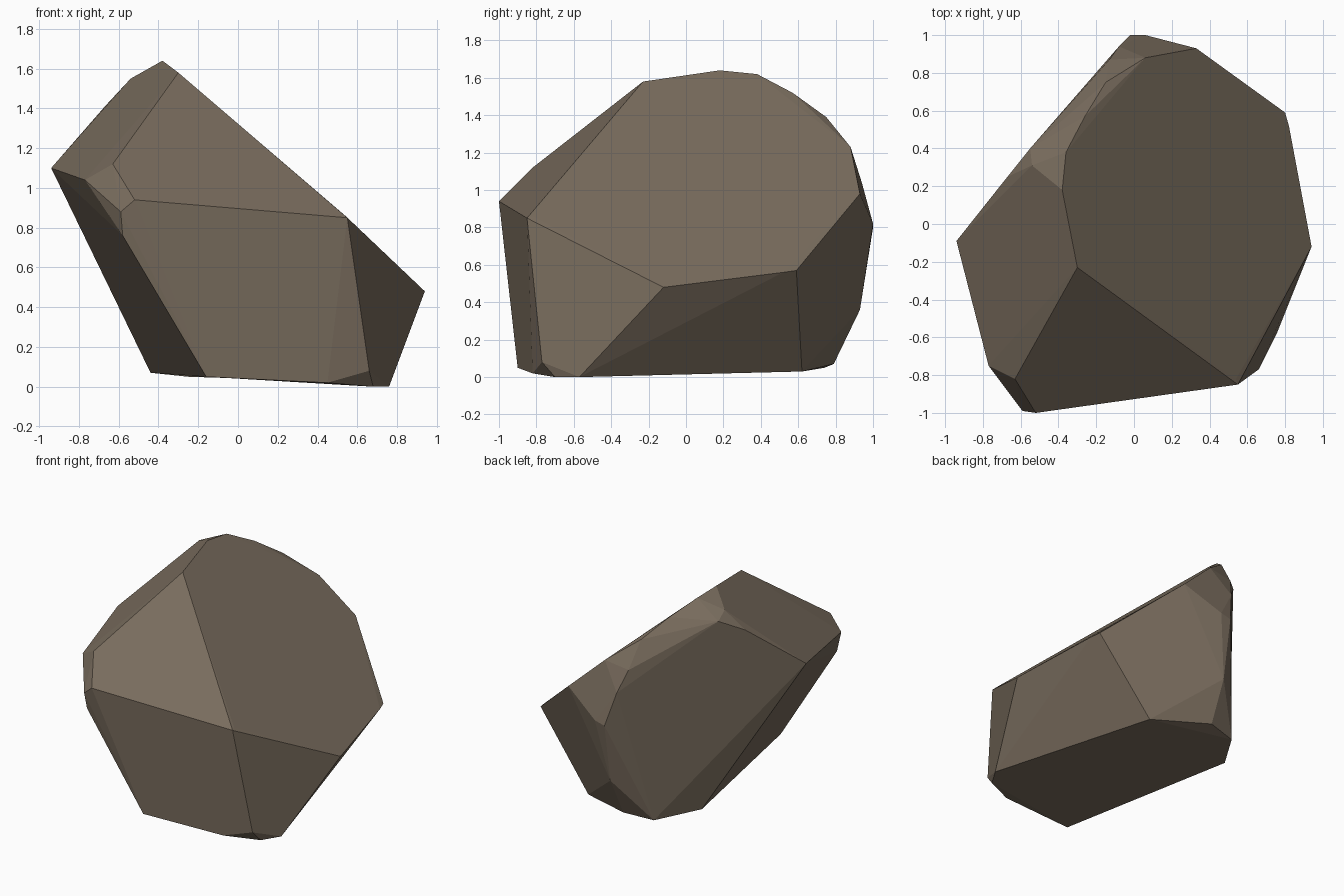
import bpy, bmesh
from math import radians

if "Cube" in bpy.data.objects:
    bpy.data.objects.remove(bpy.data.objects["Cube"])

# Rock corners, grouped by the rim they belong to
slope_rim = [(-.30, -.23, 1.58), (-.38, .18, 1.64), (-.36, .38, 1.62), (-.26, .57, 1.52),
             (-.15, .75, 1.39), (.06, .88, 1.23), (.33, .93, .98), (.80, .59, .57),
             (.82, .52, .56), (.94, -.12, .48), (.54, -.82, .86)]
left_rim = [(-.55, .40, 1.50), (-.54, .31, 1.55), (-.67, .25, 1.41), (-.94, -.09, 1.10),
            (-.77, -.75, 1.04), (-.63, -.82, 1.12)]
front_rim = [(-.52, -1.0, .94), (-.59, -.99, .88), (-.58, -.97, .76), (.55, -.85, .85),
             (.66, -.77, .08)]
back_rim = [(-.13, .87, 1.20), (-.08, .94, 1.04), (.06, 1.0, .82), (-.02, 1.0, .80),
            (-.02, .93, .36)]
base_rim = [(-.16, -.90, .05), (.45, -.82, .02), (.68, -.70, 0), (.76, -.57, 0),
            (.38, .62, .03), (-.03, .79, .07), (-.25, .74, .05), (-.44, .44, .07)]

# Wrap the corners in a convex shell and merge nearly flat facets
bm = bmesh.new()
for co in slope_rim + left_rim + front_rim + back_rim + base_rim:
    bm.verts.new(co)
hull = bmesh.ops.convex_hull(bm, input=bm.verts[:])
inner = [v for v in hull["geom_interior"] if isinstance(v, bmesh.types.BMVert)]
bmesh.ops.delete(bm, geom=inner, context='VERTS')
bmesh.ops.dissolve_limit(bm, angle_limit=radians(3), verts=bm.verts[:], edges=bm.edges[:])
bmesh.ops.recalc_face_normals(bm, faces=bm.faces[:])

mesh = bpy.data.meshes.new("rock")
bm.to_mesh(mesh)
bm.free()
rock = bpy.data.objects.new("rock", mesh)
bpy.context.collection.objects.link(rock)

# Brown stone
stone = bpy.data.materials.new("stone")
stone.diffuse_color = (.19, .15, .11, 1)
stone.use_nodes = True
stone.node_tree.nodes["Principled BSDF"].inputs["Base Color"].default_value = stone.diffuse_color
mesh.materials.append(stone)
